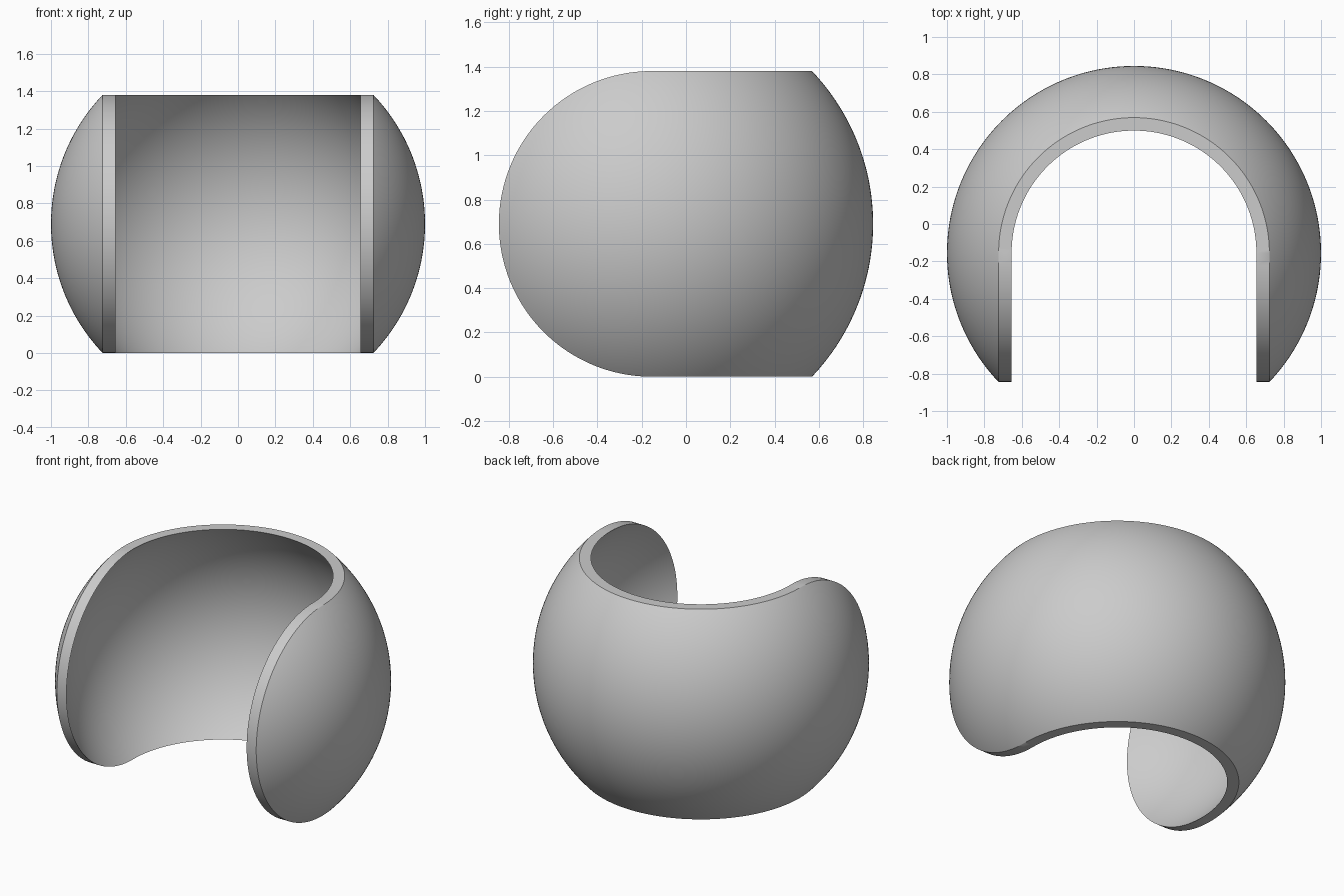
import bpy, bmesh
from math import sin, cos, pi, sqrt

cube = bpy.data.objects.get("Cube")
if cube:
    bpy.data.objects.remove(cube)

OUTER, INNER = 1.0, 0.951      # shell radii
CLIP = 0.69                    # half height of the band, radius of the rounded ends
CENTER = (0, -0.155, CLIP)
ROWS, BACK, SIDE = 64, 96, 32


def shell_row(radius, t):
    """One strip from the right end, around the back, to the left end."""
    z, reach = CLIP * sin(t), CLIP * cos(t)

    def side(sign, s):
        y = -reach * s
        return sign * sqrt(radius ** 2 - y * y - z * z), y, z

    rho = sqrt(radius ** 2 - z * z)
    row = [side(1, 1 - i / SIDE) for i in range(SIDE)]
    row += [(rho * cos(pi * i / BACK), rho * sin(pi * i / BACK), z) for i in range(BACK + 1)]
    row += [side(-1, (i + 1) / SIDE) for i in range(SIDE)]
    return row


bm = bmesh.new()


def add_grid(radius):
    grid = []
    for r in range(ROWS + 1):
        t = pi * (r / ROWS - 0.5)
        grid.append([bm.verts.new([a + b for a, b in zip(p, CENTER)])
                     for p in shell_row(radius, t)])
    for low, high in zip(grid, grid[1:]):
        for i in range(len(low) - 1):
            bm.faces.new((low[i], low[i + 1], high[i + 1], high[i]))
    # Perimeter loop of the grid
    return (grid[0] + [row[-1] for row in grid[1:-1]]
            + grid[-1][::-1] + [row[0] for row in grid[-2:0:-1]])


# Outer and inner walls, joined by the rim
outer_edge = add_grid(OUTER)
inner_edge = add_grid(INNER)
for i in range(len(outer_edge)):
    j = (i + 1) % len(outer_edge)
    bm.faces.new((outer_edge[i], outer_edge[j], inner_edge[j], inner_edge[i]))
bmesh.ops.remove_doubles(bm, verts=bm.verts, dist=0.0001)
bmesh.ops.recalc_face_normals(bm, faces=bm.faces)

mesh = bpy.data.meshes.new("curved_shell")
bm.to_mesh(mesh)
bm.free()
shell = bpy.data.objects.new("curved_shell", mesh)
bpy.context.collection.objects.link(shell)

# Plain grey
grey = bpy.data.materials.new("light_grey")
grey.use_nodes = True
color = (0.6, 0.6, 0.6, 1)
grey.diffuse_color = color
grey.node_tree.nodes["Principled BSDF"].inputs["Base Color"].default_value = color
mesh.materials.append(grey)

# Smooth walls with a crisp rim
bpy.ops.object.select_all(action='DESELECT')
shell.select_set(True)
bpy.context.view_layer.objects.active = shell
bpy.ops.object.shade_smooth_by_angle(angle=pi / 6)
